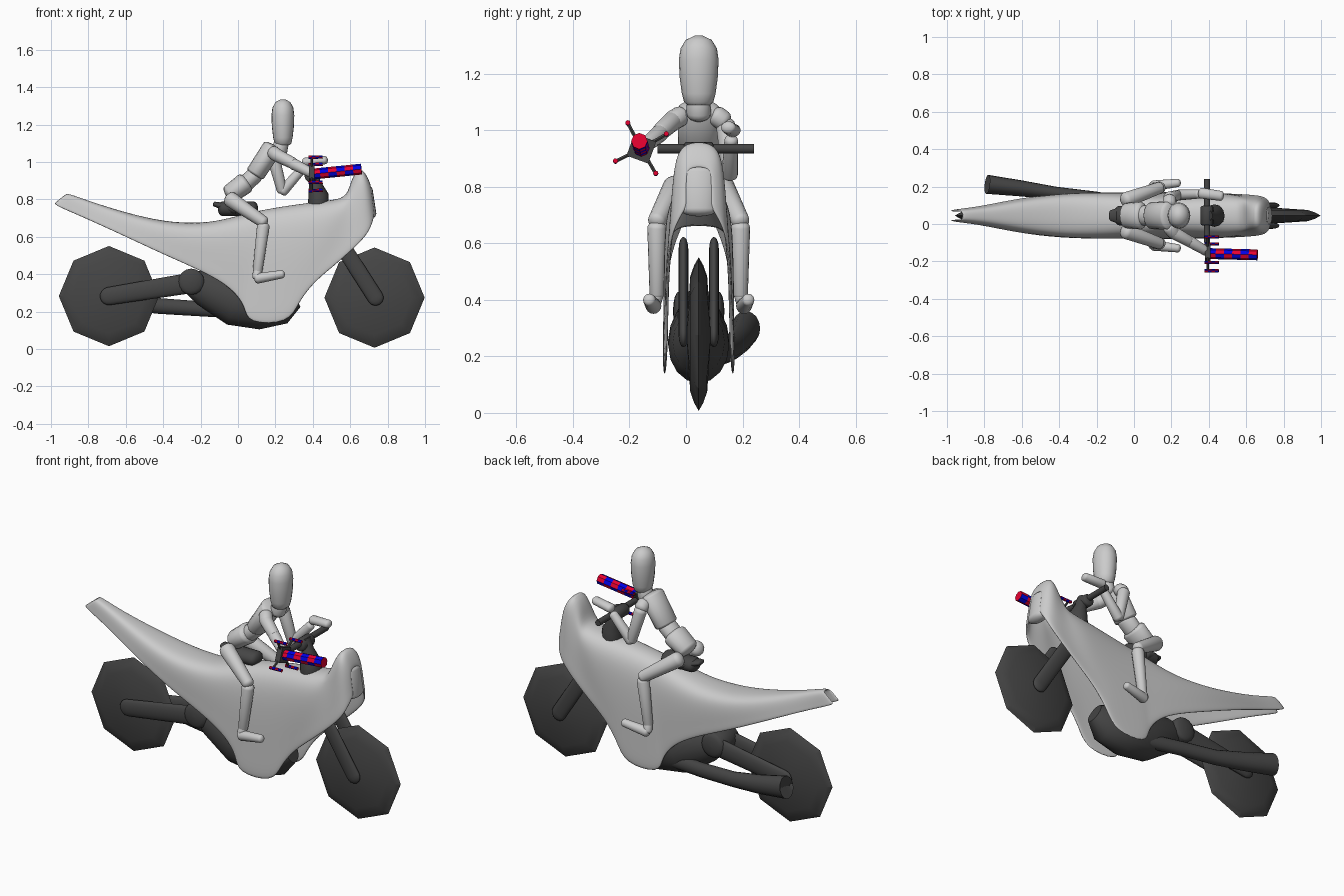
import bpy, bmesh
from math import sin, cos, pi, radians
from mathutils import Vector

cube = bpy.data.objects.get("Cube")
if cube:
    bpy.data.objects.remove(cube, do_unlink=True)

MID = 0.045  # centre plane of the bike


def material(name, rgb):
    m = bpy.data.materials.new(name)
    m.use_nodes = True
    m.diffuse_color = (*rgb, 1)
    m.node_tree.nodes["Principled BSDF"].inputs["Base Color"].default_value = (*rgb, 1)
    return m


GREY = material("light grey", (0.6, 0.6, 0.6))
DARK = material("dark grey", (0.06, 0.06, 0.06))
RED = material("red", (0.8, 0.0, 0.03))
BLUE = material("blue", (0.0, 0.0, 0.8))


def loft(name, rings, mats, closed=True, caps=True, smooth=True, rule=None, angle=40):
    """Skin a list of rings; rule(ring, side) picks the material slot."""
    bm = bmesh.new()
    vs = [[bm.verts.new(p) for p in r] for r in rings]
    n = len(rings[0])
    for i in range(len(vs) - 1):
        for j in range(n if closed else n - 1):
            k = (j + 1) % n
            f = bm.faces.new((vs[i][j], vs[i][k], vs[i + 1][k], vs[i + 1][j]))
            f.material_index = rule(i, j) if rule else 0
    if caps:
        bm.faces.new(vs[0][::-1])
        bm.faces.new(vs[-1])
    bmesh.ops.recalc_face_normals(bm, faces=bm.faces)
    me = bpy.data.meshes.new(name)
    bm.to_mesh(me)
    bm.free()
    for m in mats:
        me.materials.append(m)
    ob = bpy.data.objects.new(name, me)
    bpy.context.collection.objects.link(ob)
    if smooth:
        bpy.ops.object.select_all(action="DESELECT")
        ob.select_set(True)
        bpy.context.view_layer.objects.active = ob
        bpy.ops.object.shade_smooth_by_angle(angle=radians(angle))
    return ob


def ring(c, u, v, r, flat, n):
    return [c + u * r * cos(2 * pi * k / n) + v * r * flat * sin(2 * pi * k / n) for k in range(n)]


def axes(d):
    side = Vector((0, 1, 0)) if abs(d.y) < 0.9 else Vector((1, 0, 0))
    u = d.cross(side).normalized()
    return u, d.cross(u).normalized()


def limb(name, a, b, r1, r2, mat=GREY, flat=1.0, cap=0.7, n=16):
    """Round-ended bar from a to b; flat scales it sideways."""
    a, b = Vector(a), Vector(b)
    d = (b - a).normalized()
    u, v = axes(d)
    rings = []
    for c, r, lo in ((a, r1, -90), (b, r2, 0)):
        for s in range(5):
            t = radians(lo + s * 22.5)
            rings.append(ring(c + d * r * cap * sin(t), u, v, max(r * cos(t), 0.001), flat, n))
    return loft(name, rings, [mat], angle=60)


def tube(name, pts, radii, mat=DARK, flat=1.0, n=12, caps=True):
    """Flat-ended tube through several points."""
    pts = [Vector(p) for p in pts]
    rings = []
    for i, p in enumerate(pts):
        d = (pts[min(i + 1, len(pts) - 1)] - pts[max(i - 1, 0)]).normalized()
        u, v = axes(d)
        rings.append(ring(p, u, v, radii[i], flat, n))
    return loft(name, rings, [mat], caps=caps)


# Bodywork shell: top x, z, bottom x, z, top half width, bottom half width
stations = [
    (-.92, .838, -.995, .775, .03, .032), (-.78, .785, -.85, .715, .04, .045),
    (-.55, .715, -.62, .61, .085, .095), (-.35, .675, -.40, .505, .115, .12),
    (-.15, .675, -.17, .405, .12, .125), (.0, .715, -.03, .32, .115, .125),
    (.10, .74, .04, .22, .115, .122), (.15, .75, .045, .13, .115, .128),
    (.25, .768, .275, .13, .118, .128), (.40, .788, .32, .24, .12, .123),
    (.52, .80, .40, .35, .12, .12), (.585, .82, .51, .44, .10, .12),
    (.605, .91, .63, .545, .075, .115), (.645, .97, .70, .62, .085, .105),
    (.68, .95, .725, .68, .08, .08), (.715, .87, .735, .73, .045, .045)]
section = [(1, 0), (1, .2), (1.02, .45), (1, .7), (.88, .88), (.55, .98), (0, 1)]
section += [(-y, h) for y, h in section[-2::-1]]
shell = []
for tx, tz, bx, bz, tw, bw in stations:
    shell.append([(bx + (tx - bx) * h, MID + y * (bw + (tw - bw) * h), bz + (tz - bz) * h)
                  for y, h in section])
body = loft("body_shell", shell, [GREY], closed=False, caps=False, angle=80)
sol = body.modifiers.new("thickness", "SOLIDIFY")
sol.thickness = 0.014
sub = body.modifiers.new("smooth", "SUBSURF")
sub.levels = sub.render_levels = 2
limb("nose_fill", (.705, MID, .72), (.685, MID, .85), .035, .035, flat=1.9)

# Octagonal wheels with pointed rims
for name, x, z in (("rear_wheel", -.69, .283), ("front_wheel", .73, .275)):
    profile = [(.02, -.042), (.20, -.03), (.24, -.016), (.268, 0), (.24, .016), (.20, .03), (.02, .042)]
    rings = [[(x + r * sin(k * pi / 4), MID + y, z + r * cos(k * pi / 4)) for k in range(8)]
             for r, y in profile]
    loft(name, rings, [DARK], angle=20)

# Fork and swingarm on both sides of the wheels
for side, s in (("right", -1), ("left", 1)):
    y = MID + s * .054
    limb(side + "_fork_leg", (.735, y, .275), (.54, y, .58), .043, .043, DARK, .4, 1)
    limb(side + "_swingarm", (-.69, y, .283), (-.24, y, .355), .048, .055, DARK, .4, 1)
limb("swingarm_pivot", (-.25, MID - .07, .36), (-.25, MID + .07, .36), .07, .07, DARK, cap=.3)

# Engine and exhaust
tube("engine", [(-.30, MID, .37), (-.18, MID, .33), (-.02, MID, .26), (.12, MID, .24),
                (.24, MID, .25), (.31, MID, .28)], [.04, .10, .135, .135, .115, .06], flat=.8, n=16)
tube("exhaust", [(.05, MID + .05, .20), (-.20, .14, .215), (-.42, .165, .23), (-.60, .19, .26),
                 (-.785, .212, .30), (-.76, .209, .295)],
     [.04, .04, .042, .052, .062, .045], flat=.82, n=16)

# Seat
limb("seat", (-.08, MID, .75), (.08, MID, .75), .04, .04, DARK, 1.3)
limb("seat_tip", (-.125, MID, .775), (-.02, MID, .745), .013, .03, DARK, 2.2)

# Steering
tube("handlebar", [(.39, -.10, .935), (.39, .24, .935)], [.017, .017])
tube("steering_stem", [(.43, MID, .77), (.43, MID, .82), (.41, MID, .89), (.39, MID, .95)],
     [.055, .055, .032, .03], flat=1.1)
limb("handlebar_clamp", (.39, MID - .045, .925), (.39, MID + .045, .925), .034, .034, DARK, cap=.3)

# Rider head, neck and trunk
tube("rider_head", [(.24, MID, z) for z in (1.09, 1.10, 1.13, 1.19, 1.25, 1.29, 1.32, 1.335)],
     [.035, .045, .052, .059, .061, .056, .04, .012], GREY, 1.15, 20)
limb("rider_neck", (.222, MID, 1.06), (.23, MID, 1.095), .042, .04, flat=1.05)
limb("rider_chest", (.183, MID, 1.075), (.095, MID, .94), .054, .052, flat=1.4, cap=.35)
limb("rider_waist", (.09, MID, .93), (.035, MID, .88), .045, .045, flat=1.2)
limb("rider_hips", (.035, MID, .885), (-.04, MID, .83), .057, .052, flat=1.3, cap=.5)

# Rider legs
for side, s in (("right", -1), ("left", 1)):
    hip = (-.04, MID + s * .085, .80)
    knee = (.135, MID + s * .148, .68)
    ankle = (.105, MID + s * .148, .42)
    limb(side + "_thigh", hip, knee, .042, .032)
    limb(side + "_shin", (.135, knee[1], .655), ankle, .034, .026)
    limb(side + "_ankle", ankle, (.10, MID + s * .158, .385), .024, .024)
    limb(side + "_foot", (.105, MID + s * .16, .378), (.235, MID + s * .175, .40), .028, .022)

# Rider arms: right one aims, left one is bent
limb("right_shoulder", (.19, -.02, 1.05), (.21, -.045, 1.035), .036, .036)
limb("right_upper_arm", (.21, -.045, 1.035), (.29, -.09, .995), .035, .031)
limb("right_forearm", (.295, -.092, .99), (.385, -.145, .945), .031, .026)
limb("left_shoulder", (.19, .11, 1.05), (.19, .13, 1.035), .036, .036)
limb("left_upper_arm", (.19, .14, 1.02), (.235, .155, .85), .034, .028)
limb("left_forearm", (.24, .155, .845), (.345, .16, .965), .029, .024)
limb("left_hand", (.36, .165, 1.0), (.465, .15, 1.01), .024, .022, flat=1.2)


def striped(name, a, b, r, segs, n):
    a, b = Vector(a), Vector(b)
    u, v = axes((b - a).normalized())
    rings = [ring(a.lerp(b, i / segs), u, v, r, 1, n) for i in range(segs + 1)]
    return loft(name, rings, [RED, BLUE], rule=lambda i, j: (i + j // 2) % 2)


# Striped launcher with a four-armed mount
HUB = Vector((.395, -.158, .935))
striped("launcher_barrel", HUB, (.66, -.165, .962), .029, 6, 8)
plate = [[HUB + Vector((dx, .058 * cos(radians(a)), .058 * sin(radians(a))))
          for a in (25, 115, 205, 295)] for dx in (-.015, .015)]
loft("launcher_plate", plate, [DARK], smooth=False)
for i, a in enumerate((30, 118, 206, 300)):
    tip = HUB + Vector((0, .102 * cos(radians(a)), .102 * sin(radians(a))))
    tube("launcher_arm_%d" % i, [HUB, tip], [.007, .007], n=6)
    striped("launcher_pin_%d" % i, tip - Vector((.018, 0, 0)), tip + Vector((.058, 0, .002)), .009, 4, 8)
